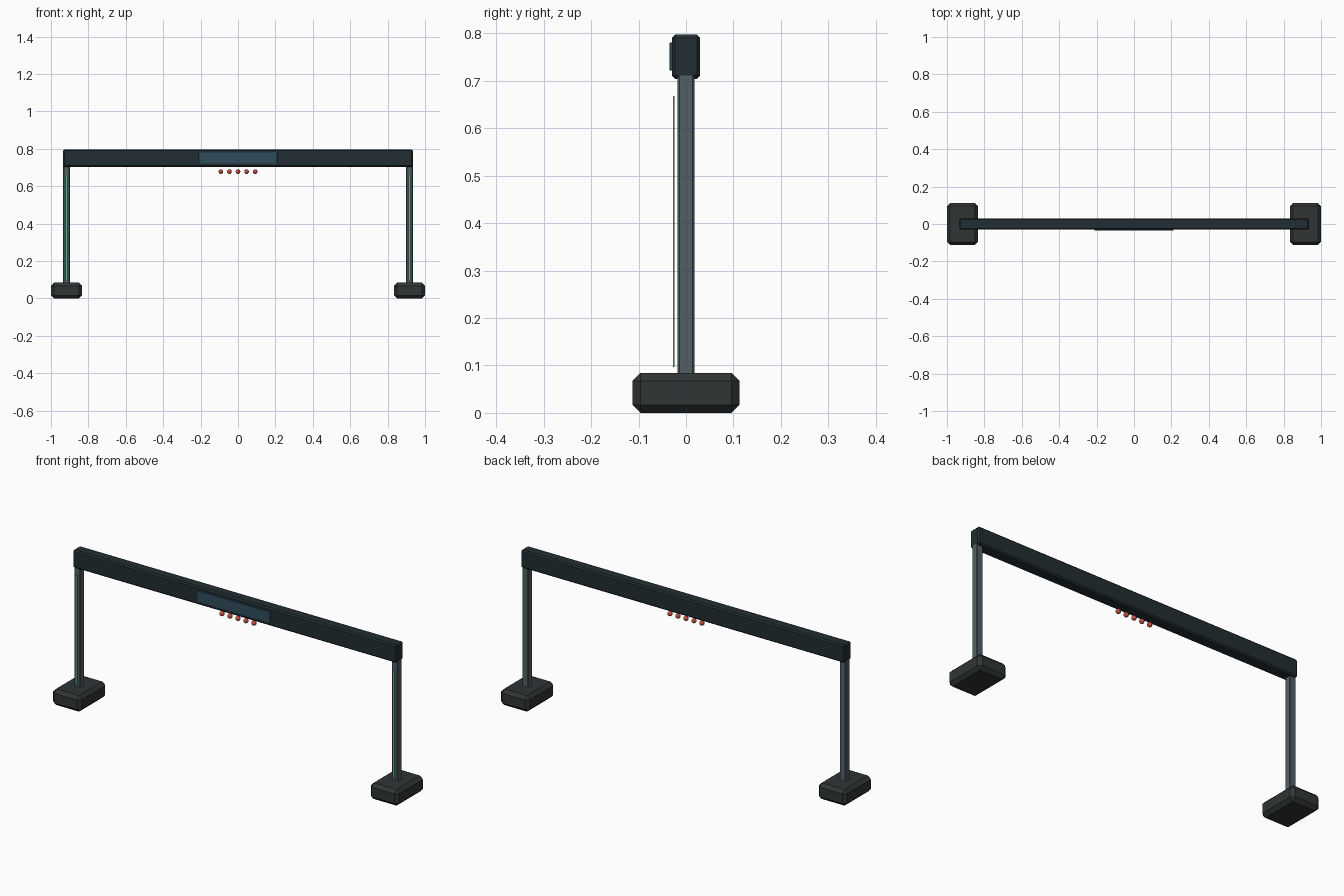
import bpy, bmesh
from mathutils import Matrix

if "Cube" in bpy.data.objects:
    bpy.data.objects.remove(bpy.data.objects["Cube"])


def material(name, rgb):
    m = bpy.data.materials.new(name)
    m.diffuse_color = (*rgb, 1)
    m.use_nodes = True
    m.node_tree.nodes["Principled BSDF"].inputs["Base Color"].default_value = m.diffuse_color
    return m


def finish(bm, name, mat):
    me = bpy.data.meshes.new(name)
    bm.to_mesh(me)
    bm.free()
    me.materials.append(mat)
    ob = bpy.data.objects.new(name, me)
    bpy.context.collection.objects.link(ob)
    return ob


def box(name, lo, hi, mat, chamfer=0):
    """Box between two corners with flat chamfered edges."""
    bm = bmesh.new()
    size = [b - a for a, b in zip(lo, hi)]
    mid = [(a + b) / 2 for a, b in zip(lo, hi)]
    bmesh.ops.create_cube(bm, size=1, matrix=Matrix.Translation(mid) @ Matrix.Diagonal((*size, 1)))
    if chamfer:
        bmesh.ops.bevel(bm, geom=bm.edges[:], offset=chamfer, segments=1,
                        affect='EDGES', profile=0.5)
    return finish(bm, name, mat)


rubber = material("base_dark", (0.03, 0.035, 0.036))
steel = material("post_steel", (0.085, 0.115, 0.13))
navy = material("beam_navy", (0.016, 0.027, 0.032))
blue = material("sign_blue", (0.03, 0.075, 0.105))
green = material("strip_green", (0.11, 0.42, 0.29))
red = material("lamp_red", (0.55, 0.07, 0.045))

# Feet, posts and light strips on both sides
for side, s in (("left", -1), ("right", 1)):
    c = s * 0.917
    box(side + "_foot", (c - 0.083, -0.113, 0), (c + 0.083, 0.113, 0.084), rubber, 0.017)
    box(side + "_post", (c - 0.018, -0.018, 0.07), (c + 0.018, 0.018, 0.715), steel, 0.004)
    box(side + "_light_strip", (c - 0.006, -0.027, 0.097), (c + 0.006, -0.024, 0.668), green)

# Crossbeam and blank sign panel
box("crossbeam", (-0.935, -0.03, 0.704), (0.935, 0.03, 0.797), navy, 0.007)
box("sign_panel", (-0.21, -0.035, 0.721), (0.21, -0.028, 0.78), blue, 0.001)

# Row of hanging lamps
for i in range(5):
    bm = bmesh.new()
    bmesh.ops.create_uvsphere(bm, u_segments=16, v_segments=10, radius=0.0125,
                              matrix=Matrix.Translation(((i - 2) * 0.046, 0, 0.678)))
    for f in bm.faces:
        f.smooth = True
    finish(bm, f"lamp_{i + 1}", red)
